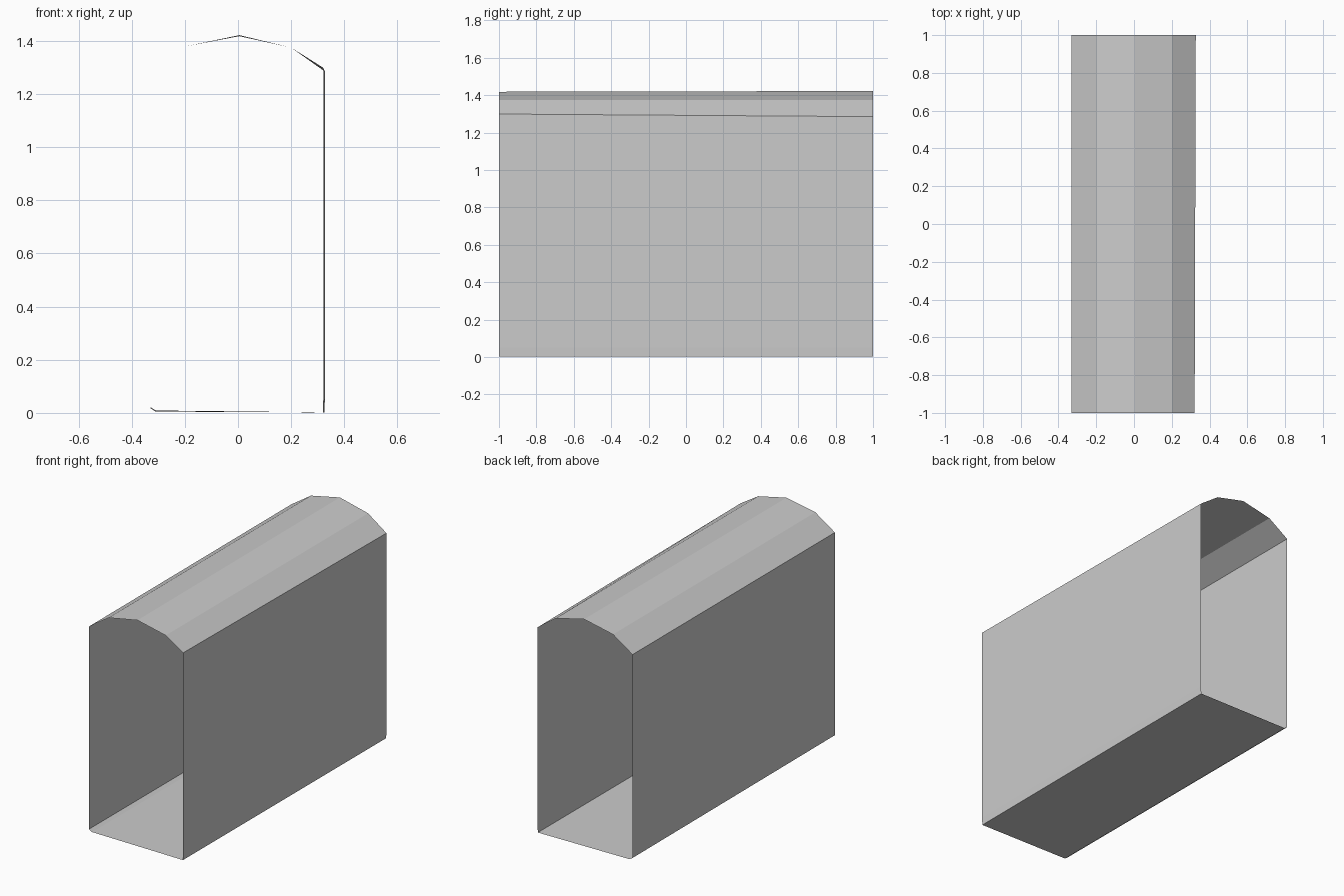
import bpy
import bmesh

default_cube = bpy.data.objects.get("Cube")
if default_cube:
    bpy.data.objects.remove(default_cube, do_unlink=True)


def make_material(name, colour):
    material = bpy.data.materials.new(name)
    material.use_nodes = True
    material.diffuse_color = colour
    material.node_tree.nodes["Principled BSDF"].inputs["Base Color"].default_value = colour
    return material


# Cross-section of the open tunnel, anticlockwise from the bottom left bevel
PROFILE = [
    (-0.33, 0.02), (-0.31, 0.007), (0.322, 0.002), (0.324, 0.05),
    (0.324, 1.292), (0.2, 1.375), (0.005, 1.42), (-0.195, 1.38), (-0.33, 1.29),
]


def add_ring(mesh, y):
    """Place the cross-section at depth y, with the slight skew of the shell."""
    ring = []
    for x, z in PROFILE:
        if x > 0.3:
            x += 0.003 * y
            if z > 1:
                z -= 0.007 * y
        elif z < 0.1:
            z -= 0.002 * y
        if z > 1.4:
            z += 0.002 * y
        ring.append(mesh.verts.new((x, y, z)))
    return ring


# Thin shell: floor, walls and faceted roof, open at both ends
bm = bmesh.new()
front, back = add_ring(bm, -1), add_ring(bm, 1)
for i in range(len(PROFILE)):
    j = (i + 1) % len(PROFILE)
    bm.faces.new((front[i], front[j], back[j], back[i]))
bm.normal_update()

mesh = bpy.data.meshes.new("tunnel_shell")
bm.to_mesh(mesh)
bm.free()
mesh.materials.append(make_material("light grey", (0.6, 0.6, 0.6, 1)))
shell = bpy.data.objects.new("tunnel_shell", mesh)
bpy.context.collection.objects.link(shell)
